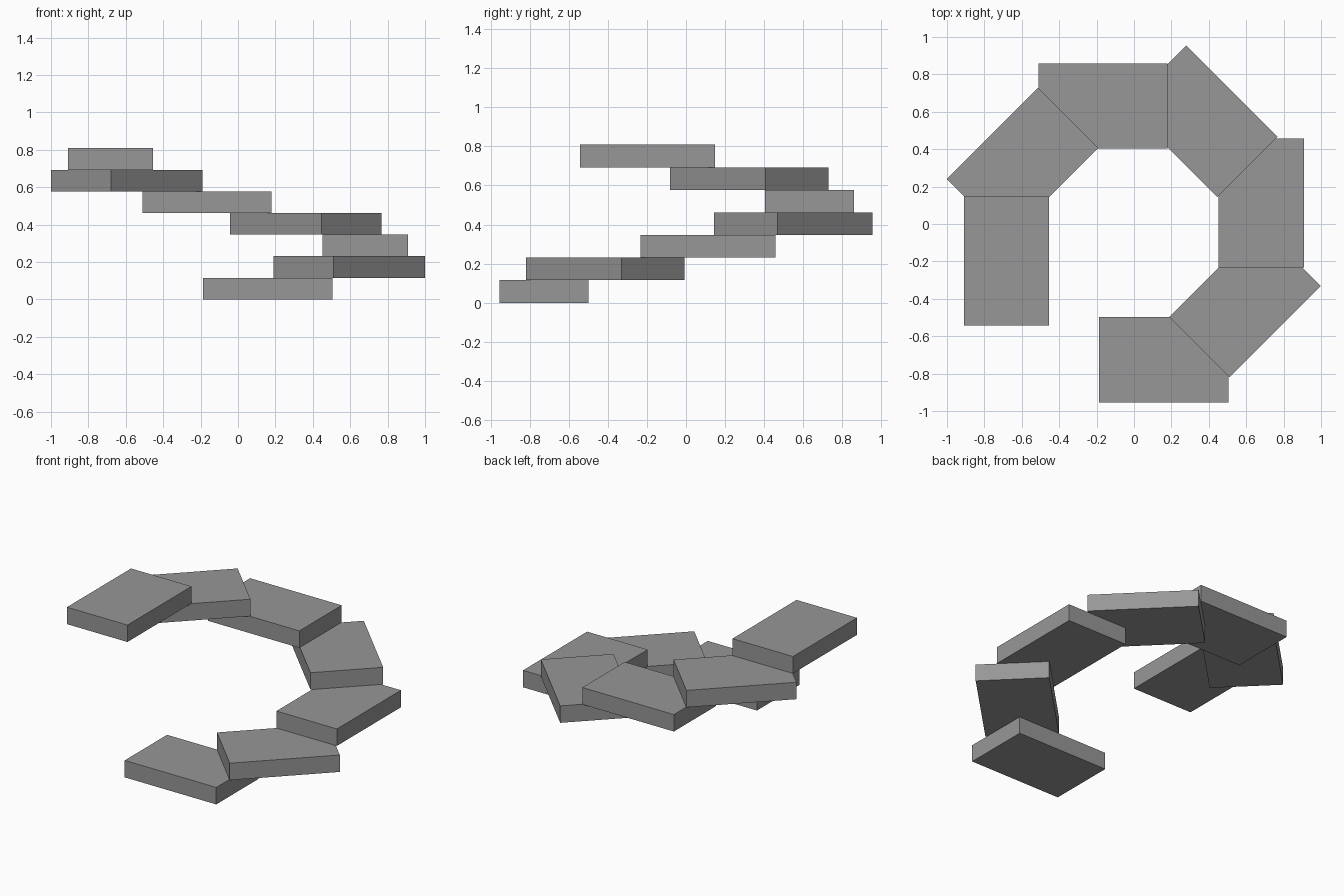
import bpy
from math import radians
from mathutils import Matrix, Vector

if "Cube" in bpy.data.objects:
    bpy.data.objects.remove(bpy.data.objects["Cube"])

STEPS = 7
LENGTH, WIDTH, RISE = 0.69, 0.456, 0.1155
AXIS = Vector((-0.001, -0.045, 0))          # axis of the spiral
FIRST = Vector((0.160, -0.681, RISE / 2))   # first slab relative to the axis
# Slight hand-placed offsets of some slabs
NUDGE = {2: (0, -0.002), 3: (-0.005, 0), 4: (-0.004, -0.005), 6: (0, 0.008)}

grey = bpy.data.materials.new("dark_grey")
grey.diffuse_color = (0.31, 0.31, 0.31, 1)
grey.use_nodes = True
grey.node_tree.nodes["Principled BSDF"].inputs["Base Color"].default_value = grey.diffuse_color


def slab(name, location, angle):
    bpy.ops.mesh.primitive_cube_add(size=1, location=location, rotation=(0, 0, angle))
    ob = bpy.context.object
    ob.name = name
    ob.scale = (LENGTH, WIDTH, RISE)
    ob.data.materials.append(grey)


# Spiral of slab steps, each turned 45 degrees and raised by its own thickness
for i in range(STEPS):
    angle = radians(45 * i)
    dx, dy = NUDGE.get(i, (0, 0))
    pos = AXIS + Matrix.Rotation(angle, 3, 'Z') @ FIRST + Vector((dx, dy, i * RISE))
    slab(f"step_{i + 1}", pos, angle)
